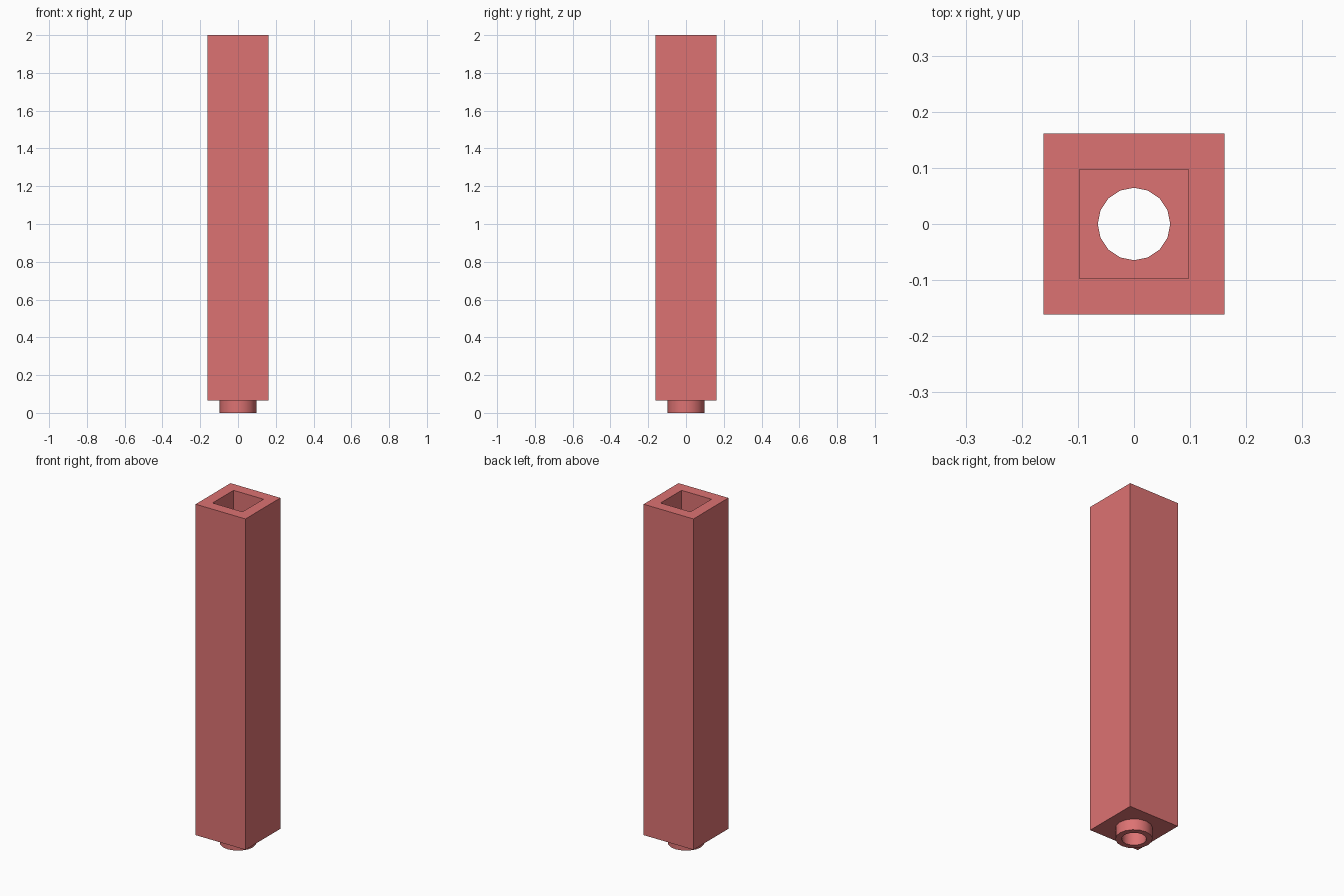
import bpy, bmesh, math

if "Cube" in bpy.data.objects:
    bpy.data.objects.remove(bpy.data.objects["Cube"])

SIDES = 16
U = 2 / 124          # one unit of the part's modular grid
HALF, CAVITY, PEG, BORE = 10 * U, 6 * U, 6 * U, 4 * U
PEG_TOP, FLOOR, TOP = 4 * U, 8 * U, 2.0


def ring(bm, kind, r, z):
    """Ring of points on a circle, or on a square of half width r."""
    verts = []
    for i in range(SIDES):
        a = 2 * math.pi * i / SIDES
        c, s = math.cos(a), math.sin(a)
        k = r / max(abs(c), abs(s)) if kind == "square" else r
        verts.append(bm.verts.new((c * k, s * k, z)))
    return verts


# Closed wall section: peg, square column, square cavity, round bore
section = [
    ("round", BORE, 0), ("round", PEG, 0), ("round", PEG, PEG_TOP),
    ("square", HALF, PEG_TOP), ("square", HALF, TOP),
    ("square", CAVITY, TOP), ("square", CAVITY, FLOOR),
    ("round", BORE, FLOOR),
]
bm = bmesh.new()
rings = [ring(bm, *p) for p in section]
for a, b in zip(rings, rings[1:] + rings[:1]):
    for i in range(SIDES):
        j = (i + 1) % SIDES
        bm.faces.new((a[i], a[j], b[j], b[i]))
bmesh.ops.recalc_face_normals(bm, faces=bm.faces)

mesh = bpy.data.meshes.new("hollow_column")
bm.to_mesh(mesh)
bm.free()
column = bpy.data.objects.new("hollow_column", mesh)
bpy.context.collection.objects.link(column)

# Red material
mat = bpy.data.materials.new("red")
mat.diffuse_color = (0.72, 0.17, 0.17, 1)
mat.use_nodes = True
mat.node_tree.nodes["Principled BSDF"].inputs["Base Color"].default_value = mat.diffuse_color
mesh.materials.append(mat)

# Smooth round walls, crisp corners
bpy.context.view_layer.objects.active = column
column.select_set(True)
bpy.ops.object.shade_smooth_by_angle(angle=math.radians(30))
